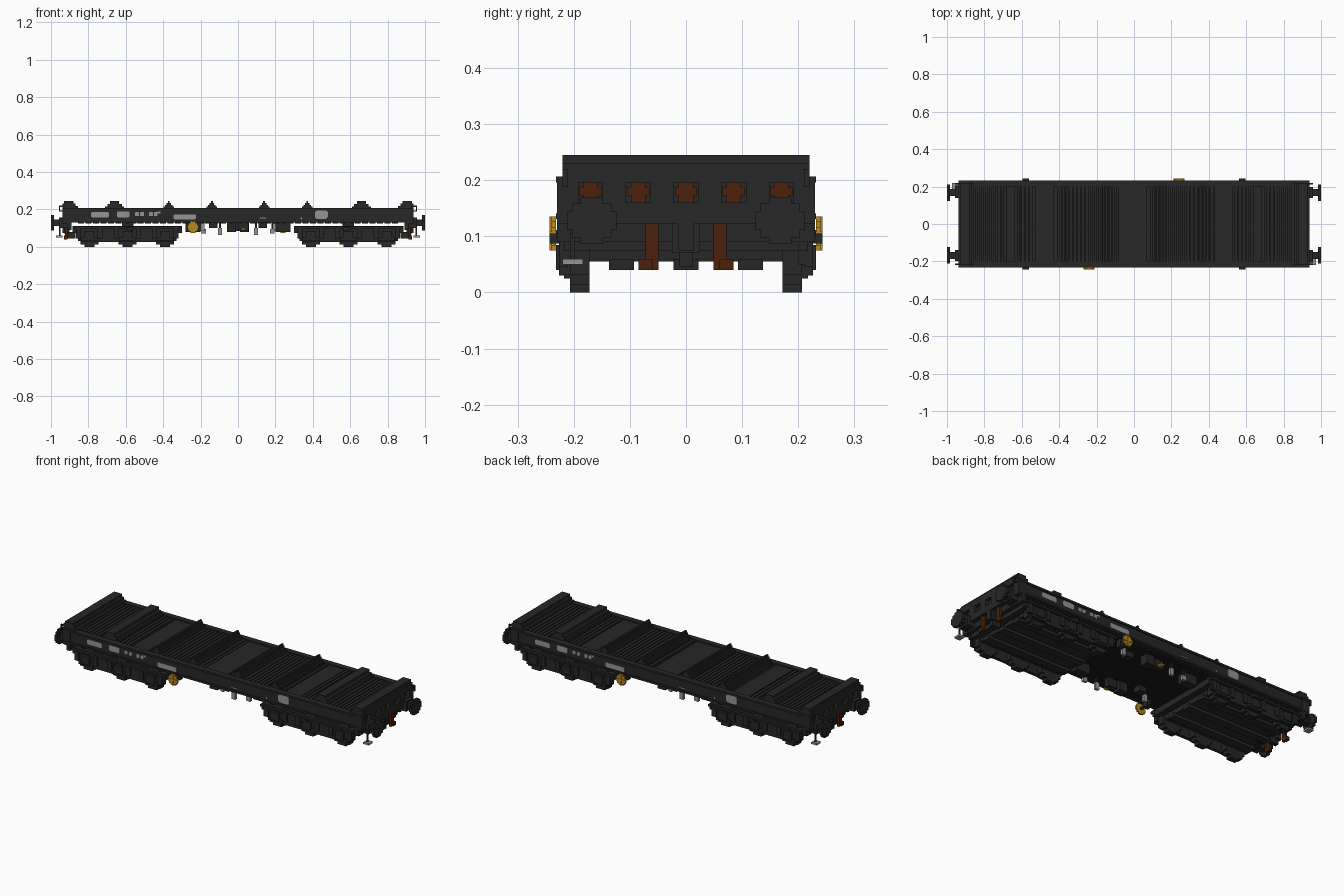
import bpy, bmesh, math

cube = bpy.data.objects.get("Cube")
if cube:
    bpy.data.objects.remove(cube, do_unlink=True)


def material(name, rgb):
    m = bpy.data.materials.new(name)
    m.use_nodes = True
    m.diffuse_color = (*rgb, 1)
    m.node_tree.nodes["Principled BSDF"].inputs["Base Color"].default_value = (*rgb, 1)
    return m


BLACK = material("chassis black", (0.020, 0.020, 0.020))
DARK = material("underside black", (0.011, 0.011, 0.011))
RUST = material("rust brown", (0.07, 0.015, 0.003))
YELLOW = material("wheel yellow", (0.48, 0.25, 0.014))
GREY = material("marking grey", (0.30, 0.30, 0.30))


def finish(name, bm, mat, twin):
    """Make the object, and its half-turn twin for the opposite end and side."""
    bmesh.ops.recalc_face_normals(bm, faces=bm.faces)
    mesh = bpy.data.meshes.new(name)
    bm.to_mesh(mesh)
    bm.free()
    mesh.materials.append(mat)
    ob = bpy.data.objects.new(name, mesh)
    bpy.context.collection.objects.link(ob)
    if twin:
        other = ob.copy()
        other.name = name + "_opposite"
        other.rotation_euler.z = math.pi
        bpy.context.collection.objects.link(other)


def add_box(bm, x0, x1, y0, y1, z0, z1):
    vs = bmesh.ops.create_cube(bm, size=1)["verts"]
    for v in vs:
        v.co = ((x0, x1)[v.co.x > 0], (y0, y1)[v.co.y > 0], (z0, z1)[v.co.z > 0])


def boxes(name, items, mat=BLACK, twin=False):
    bm = bmesh.new()
    for b in items:
        add_box(bm, *b)
    finish(name, bm, mat, twin)


def prism(name, outlines, axis, lo, hi, mat=BLACK, twin=False):
    """Extrude 2D outlines: (x, z) along y, or (y, z) along x."""
    bm = bmesh.new()
    for pts in outlines:
        co = (lambda p, d: (p[0], d, p[1])) if axis == "y" else (lambda p, d: (d, p[0], p[1]))
        face = bm.faces.new([bm.verts.new(co(p, lo)) for p in pts])
        new = bmesh.ops.extrude_face_region(bm, geom=[face])["geom"]
        delta = (0, hi - lo, 0) if axis == "y" else (hi - lo, 0, 0)
        bmesh.ops.translate(bm, vec=delta, verts=[v for v in new if isinstance(v, bmesh.types.BMVert)])
    finish(name, bm, mat, twin)


def stepped(cx, cz, rx, rz):
    """Blocky round outline with two steps at each corner."""
    q = [(1, 0.4), (0.8, 0.4), (0.8, 0.75), (0.45, 0.75), (0.45, 1)]
    quads = q + [(-a, b) for a, b in q[::-1]]
    quads += [(-a, -b) for a, b in quads]
    return [(cx + a * rx, cz + b * rz) for a, b in quads]


def chamfered(x0, x1, z0, z1, c):
    return [(x0 + c, z0), (x1 - c, z0), (x1, z0 + c), (x1, z1 - c),
            (x1 - c, z1), (x0 + c, z1), (x0, z1 - c), (x0, z0 + c)]


# Deck body and underside panel
boxes("deck_floor", [(-0.915, 0.915, -0.215, 0.215, 0.136, 0.19)])
boxes("underside_panel", [(-0.9, 0.9, -0.21, 0.21, 0.131, 0.136)], DARK)

# Side sills: web with a flange above and below
boxes("side_sill", [(-0.937, 0.937, -0.226, -0.212, 0.131, 0.207),
                    (-0.937, 0.937, -0.232, -0.2, 0.196, 0.207),
                    (-0.937, 0.937, -0.232, -0.2, 0.131, 0.141)], twin=True)
boxes("sill_gussets", [(x / 100, x / 100 + 0.016, -0.215, -0.198, 0.125, 0.132)
                       for x in range(-84, 85, 4)], twin=True)

# Deck slats between plain deck plates
PLATES = [(-0.07, 0.07), (0.43, 0.53), (-0.53, -0.43)]
slats = [(-0.86 + i * 0.0215, -0.844 + i * 0.0215) for i in range(80)]
boxes("deck_slats", [(a, b, -0.2, 0.2, 0.188, 0.203) for a, b in slats
                     if not any(p < b and a < q for p, q in PLATES)])
boxes("deck_plates", [(p, q, -0.2, 0.2, 0.188, 0.2) for p, q in PLATES])

# Stepped ridges across the deck
for x in (0.14, 0.37):
    boxes("deck_ridge", [(x - w, x + w, -0.2, 0.2, 0.188, z)
                         for w, z in ((0.029, 0.215), (0.02, 0.224), (0.012, 0.235), (0.005, 0.245))],
          twin=True)
boxes("wide_deck_ridge", [(0.66 - w, 0.66 + w, -0.2, 0.2, 0.188, z)
                          for w, z in ((0.05, 0.215), (0.039, 0.229), (0.024, 0.245))], twin=True)
boxes("end_ridge", [(a, b, -0.22, 0.22, 0.196, z)
                    for a, b, z in ((0.855, 0.938, 0.217), (0.868, 0.938, 0.231), (0.88, 0.929, 0.245))],
      twin=True)

# Headstock: recessed back plate, rails above and below, posts between the pockets
boxes("headstock", [(0.89, 0.913, -0.23, 0.23, 0.09, 0.2),
                    (0.9, 0.938, -0.23, 0.23, 0.122, 0.16),
                    (0.9, 0.938, -0.23, 0.23, 0.197, 0.207)]
      + [(0.9, 0.938, y - 0.021, y + 0.021, 0.155, 0.2) for y in (-0.1275, -0.0425, 0.0425, 0.1275)]
      + [(0.9, 0.938, min(s * 0.192, s * 0.23), max(s * 0.192, s * 0.23), 0.155, 0.2) for s in (-1, 1)],
      twin=True)
boxes("coupler", [(0.9, 0.93, -0.025, 0.025, 0.07, 0.135),
                  (0.92, 0.937, -0.014, 0.014, 0.075, 0.123),
                  (0.87, 0.92, -0.012, 0.012, 0.045, 0.08)], twin=True)
boxes("corner_handrail", [b for s in (-1, 1) for b in (
    (0.93, 0.958, s * 0.215 - 0.005, s * 0.215 + 0.005, 0.188, 0.194),
    (0.93, 0.958, s * 0.215 - 0.005, s * 0.215 + 0.005, 0.214, 0.22),
    (0.952, 0.958, s * 0.215 - 0.005, s * 0.215 + 0.005, 0.188, 0.22))], twin=True)

# Rust brackets inside the pockets, and hanging hoses
boxes("end_bracket", [b for i in range(-2, 3) for b in (
    (0.91, 0.92, i * 0.085 - 0.013, i * 0.085 + 0.013, 0.16, 0.197),
    (0.91, 0.918, i * 0.085 - 0.02, i * 0.085 + 0.02, 0.173, 0.187))], RUST, True)
boxes("brake_hose", [b for s in (-1, 1) for b in (
    (0.912, 0.926, min(s * 0.049, s * 0.072), max(s * 0.049, s * 0.072), 0.04, 0.122),
    (0.912, 0.93, min(s * 0.06, s * 0.085), max(s * 0.06, s * 0.085), 0.04, 0.06))], RUST, True)

# Buffers
for y in (-0.168, 0.168):
    boxes("buffer_shank", [(0.93, 0.99, y - 0.018, y + 0.018, 0.11, 0.147),
                           (0.91, 0.957, y - 0.03, y + 0.03, 0.1, 0.157)], twin=True)
    prism("buffer_head", [stepped(y, 0.128, 0.044, 0.041)], "x", 0.984, 1.0, twin=True)

# Corner steps
boxes("step_hanger", [(0.95, 0.957, -0.206, -0.199, 0.055, 0.128),
                      (0.925, 0.957, -0.206, -0.199, 0.12, 0.128)], twin=True)
boxes("step_plate", [(0.938, 0.972, -0.22, -0.184, 0.05, 0.06)], GREY, True)

# Three-axle bogies
CX, AXLES = 0.59, (0.39, 0.59, 0.795)
boxes("bogie_floor", [(0.345, 0.845, -0.172, 0.172, 0.055, 0.1)], twin=True)
boxes("bogie_beams", [(0.335, 0.855, y - 0.022, y + 0.022, 0.04, 0.06) for y in (-0.115, 0, 0.115)], twin=True)
boxes("bogie_end_beams", [(x - 0.018, x + 0.018, -0.21, 0.21, 0.075, 0.108) for x in (0.32, 0.862)], twin=True)
boxes("bogie_pivot", [(CX - 0.03, CX + 0.03, -0.04, 0.04, 0.09, 0.132)], twin=True)
for s in (-1, 1):
    def side(y0, y1):
        return sorted((s * y0, s * y1))
    prism("bogie_wheels", [stepped(x, 0.054, 0.06, 0.054) for x in AXLES], "y", *side(0.172, 0.207), twin=True)
    frame = [(0.30, 0.11), (0.30, 0.075), (0.318, 0.075), (0.318, 0.05), (0.342, 0.05), (0.342, 0.025),
             (0.842, 0.025), (0.842, 0.05), (0.865, 0.05), (0.865, 0.075), (0.885, 0.075), (0.885, 0.11)]
    prism("bogie_side_frame", [frame], "y", *side(0.2, 0.217), twin=True)
    a, b = side(0.21, 0.232)
    c, d = side(0.21, 0.226)
    boxes("axle_boxes", [(x - 0.026, x + 0.026, a, b, 0.04, 0.085) for x in AXLES]
          + [(x - 0.045, x + 0.045, c, d, 0.03, 0.05) for x in AXLES], twin=True)
    boxes("bogie_springs", [(x + o - 0.013, x + o + 0.013, c, d, 0.045, 0.1)
                            for x in AXLES for o in (-0.058, 0.058)]
          + [(0.30, 0.885, a, b, 0.097, 0.108)], twin=True)
    e, f = side(0.22, 0.243)
    boxes("bogie_tab", [(CX - 0.028, CX + 0.006, e, f, 0.087, 0.105)], twin=True)

# Handbrake wheel: blocky disc with raised crossed spokes
WX, WZ = -0.24, 0.105
prism("handbrake_wheel", [stepped(WX, WZ, 0.03, 0.03)], "y", -0.24, -0.232, YELLOW, True)
boxes("handbrake_spokes", [(WX - 0.03, WX + 0.03, -0.243, -0.238, WZ - 0.004, WZ + 0.004),
                           (WX - 0.004, WX + 0.004, -0.243, -0.238, WZ - 0.03, WZ + 0.03)], YELLOW, True)
boxes("handbrake_shaft", [(WX - 0.006, WX + 0.006, -0.234, -0.16, WZ - 0.006, WZ + 0.006),
                          (WX - 0.015, WX + 0.015, -0.2, -0.17, WZ - 0.015, 0.134)], twin=True)

# Brake gear hanging under the middle
boxes("brake_gear", [(-0.06, -0.01, -0.17, -0.12, 0.08, 0.134), (0.0, 0.055, -0.16, -0.13, 0.085, 0.134),
                     (-0.155, -0.11, -0.13, -0.09, 0.1, 0.134), (0.2, 0.28, -0.15, -0.1, 0.08, 0.134)], twin=True)
boxes("brake_levers", [(0.085, 0.108, -0.18, -0.165, 0.062, 0.1), (-0.2, -0.178, -0.15, -0.135, 0.085, 0.125),
                       (0.17, 0.195, -0.17, -0.155, 0.07, 0.095)], GREY, True)
boxes("lever_hangers", [(0.092, 0.101, -0.178, -0.167, 0.095, 0.134), (0.178, 0.187, -0.168, -0.157, 0.09, 0.134),
                        (-0.192, -0.183, -0.148, -0.137, 0.12, 0.134)], twin=True)
boxes("valve_handle", [(0.02, 0.04, -0.185, -0.16, 0.09, 0.1)], YELLOW, True)

# Painted side panels, as thin plates on the sill web
marks = [(-0.785, -0.69, 0.158, 0.186), (-0.648, -0.58, 0.158, 0.19), (-0.345, -0.225, 0.147, 0.174),
         (0.412, 0.48, 0.15, 0.195), (0.115, 0.15, 0.152, 0.156), (0.335, 0.341, 0.147, 0.158)]
marks += [(x, x + 0.02, 0.165, 0.185) for x in (-0.55, -0.523, -0.475, -0.45)] + [(-0.43, -0.415, 0.178, 0.19)]
prism("side_markings", [chamfered(*m, 0.2 * (m[3] - m[2])) if m[1] - m[0] > 0.05
                        else chamfered(*m, 0.001) for m in marks], "y", -0.229, -0.225, GREY, True)
